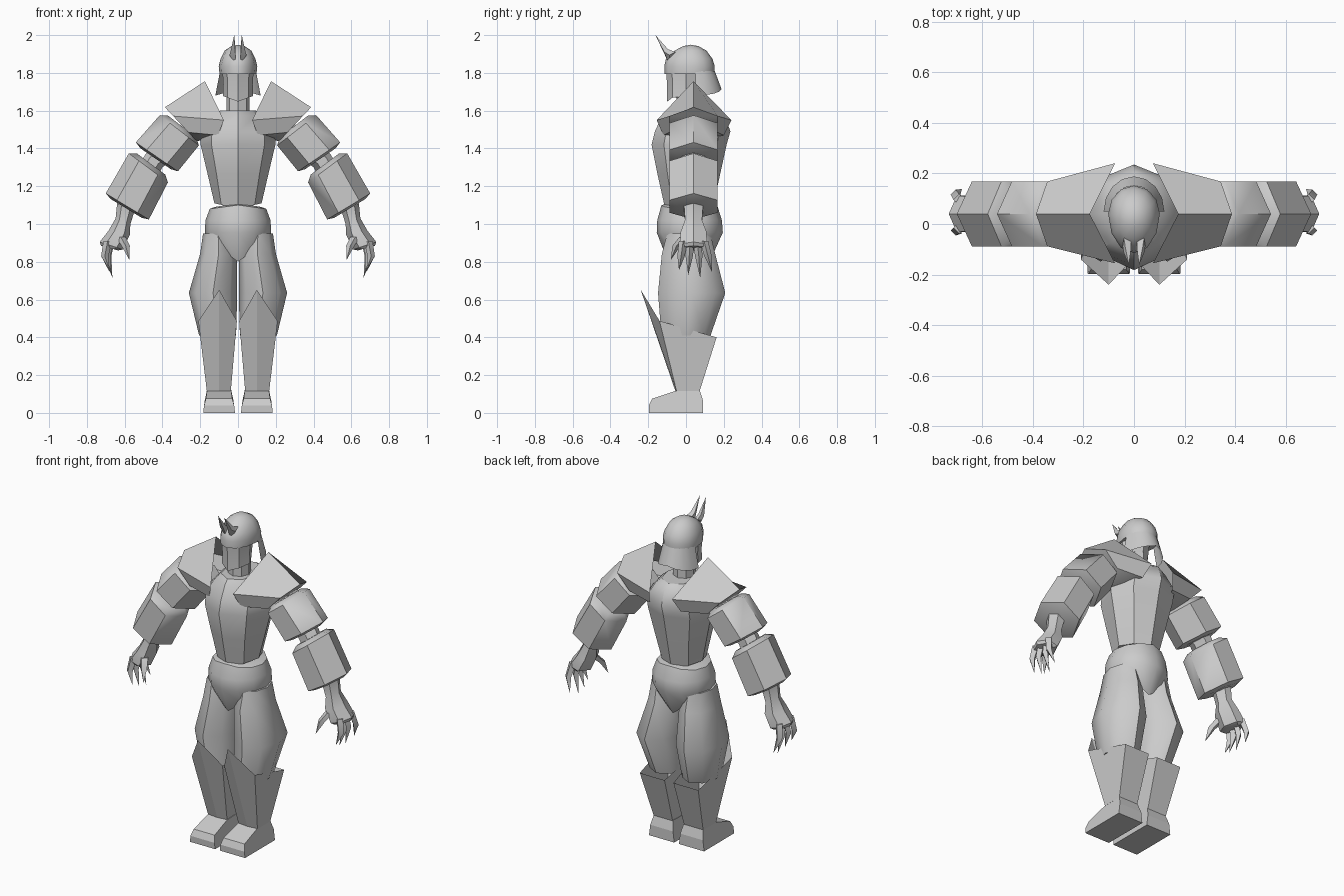
import bpy, bmesh
from math import sin, cos, pi
from mathutils import Vector as V

if "Cube" in bpy.data.objects:
    bpy.data.objects.remove(bpy.data.objects["Cube"])


def loft(name, rings, mirror=False, cap0=True, cap1=True, closed=True, angle=35):
    """Skin a list of equal-length rings; a one-point ring makes a tip."""
    bm = bmesh.new()
    rows = [[bm.verts.new(p) for p in r] for r in rings]
    for a, b in zip(rows, rows[1:]):
        n = max(len(a), len(b))
        for i in range(n if closed else n - 1):
            j = (i + 1) % n
            f = [a[i], a[j]] if len(a) > 1 else [a[0]]
            f += [b[j], b[i]] if len(b) > 1 else [b[0]]
            bm.faces.new(f)
    for row, use in ((rows[0], cap0), (rows[-1], cap1)):
        if use and closed and len(row) > 2:
            bm.faces.new(row)
    bmesh.ops.recalc_face_normals(bm, faces=bm.faces)
    me = bpy.data.meshes.new(name)
    bm.to_mesh(me)
    bm.free()
    ob = bpy.data.objects.new(name, me)
    bpy.context.collection.objects.link(ob)
    bpy.ops.object.select_all(action='DESELECT')
    ob.select_set(True)
    bpy.context.view_layer.objects.active = ob
    bpy.ops.object.shade_smooth_by_angle(angle=angle * pi / 180)
    if mirror:
        ob.modifiers.new("Mirror", 'MIRROR')
    return ob


def oval(rx, y0, y1, z, cx=0, n=12, lift=0, mid=None, p=1.0):
    """Horizontal ring; lift raises the sides, mid is y of the widest point."""
    mid = (y0 + y1) / 2 if mid is None else mid
    out = []
    for i in range(n):
        t = 2 * pi * i / n
        s, c = sin(t), -cos(t)
        y = mid + (c * (mid - y0) if c < 0 else c * (y1 - mid))
        x = abs(s) ** p * (1 if s > 0 else -1)
        out.append((cx + rx * x, y, z + lift * abs(s)))
    return out


def hexring(P, Q, hw=0.128, yc=0.04, shrink=1.0, push=0.0):
    """Six-sided arm ring between outer point P and inner point Q in the xz plane."""
    P, Q = V((P[0], yc, P[1])), V((Q[0], yc, Q[1]))
    m = (P + Q) / 2
    d = (P - Q) / 2 * shrink
    ax = V((d.z, 0, -d.x)).normalized() * push
    m = m + ax
    w = V((0, hw * shrink, 0))
    return [m + d, m + d * .48 + w, m - d * .48 + w, m - d, m - d * .48 - w, m + d * .48 - w]


# helmet, face and neck
loft("helmet_dome", [
    oval(.098, -.115, .150, 1.795, mid=.04),
    oval(.102, -.115, .152, 1.835, mid=.04),
    oval(.092, -.106, .140, 1.875, mid=.035),
    oval(.070, -.060, .108, 1.918, mid=.03),
    oval(.035, -.015, .065, 1.942, mid=.025),
    [(0, .025, 1.949)]], angle=50)
loft("face_mask", [
    oval(.082, -.105, .09, 1.80, n=8, mid=0),
    oval(.078, -.10, .08, 1.74, n=8, mid=0),
    oval(.080, -.10, .06, 1.648, n=8, mid=0, lift=.03)])


def skirt(rx, yb, z, lift):
    return [(rx * cos(t), .05 + (yb - .05) * sin(t), z + lift * abs(cos(t)))
            for t in [pi * i / 8 for i in range(9)]]


loft("neck_guard", [skirt(.095, .152, 1.81, 0), skirt(.120, .188, 1.715, -.035)], closed=False)
loft("neck", [oval(.062, -.05, .08, 1.54, n=8), oval(.062, -.05, .08, 1.72, n=8)])
loft("helmet_horn", [
    [(.012, -.085, 1.835), (.045, -.088, 1.895), (.040, -.055, 1.91), (.012, -.06, 1.90)],
    [(.014, -.112, 1.895), (.040, -.115, 1.91), (.034, -.095, 1.925), (.012, -.10, 1.92)],
    [(.02, -.162, 2.0)]], mirror=True)

# torso and pelvis
loft("torso", [
    oval(.125, -.11, .14, 1.08, n=8, mid=.02, lift=.03),
    oval(.160, -.15, .18, 1.26, n=8, mid=.03),
    oval(.198, -.182, .215, 1.42, n=8, mid=.04),
    oval(.198, -.165, .235, 1.49, n=8, mid=.04),
    oval(.125, -.125, .205, 1.575, n=8, mid=.04, p=.8),
    oval(.095, -.10, .17, 1.60, n=8, mid=.04, p=.8)])
loft("pelvis", [
    oval(.125, -.09, .12, 1.11, lift=-.02, mid=.02),
    oval(.150, -.13, .165, 1.10, lift=-.02, mid=.02),
    oval(.172, -.152, .190, 1.02, mid=.02),
    oval(.176, -.155, .195, .955, mid=.02),
    oval(.165, -.095, .125, .80, lift=.12, mid=.02)], angle=45)

# shoulder plate: six-sided outer end flaring to a wide open inner edge
outer = hexring((.387, 1.618), (.217, 1.438))
inner = [(.175, .04, 1.756), (.075, .24, 1.55), (.105, .20, 1.47),
         (.185, .04, 1.45), (.105, -.12, 1.47), (.075, -.155, 1.55)]
loft("shoulder_plate", [inner, outer], mirror=True, cap0=False, angle=50)


# arm armour drums with tapered ends
def drum(name, P0, Q0, P1, Q1):
    loft(name, [hexring(P0, Q0, shrink=.72, push=-.025), hexring(P0, Q0),
                hexring(P1, Q1), hexring(P1, Q1, shrink=.72, push=.012)],
         mirror=True, angle=50)


drum("upper_arm", (.414, 1.576), (.207, 1.416), (.541, 1.432), (.318, 1.279))
drum("forearm", (.578, 1.374), (.371, 1.220), (.700, 1.162), (.472, 1.024))
loft("inner_arm", [
    hexring((.25, 1.57), (.17, 1.48), .06),
    hexring((.49, 1.37), (.40, 1.30), .06),
    hexring((.62, 1.13), (.53, 1.07), .06)], mirror=True)

# hand with claws
loft("hand", [
    hexring((.640, 1.11), (.550, 1.06), .05),
    hexring((.648, 1.03), (.570, 1.00), .045),
    hexring((.685, .965), (.572, .945), .068),
    hexring((.732, .905), (.610, .865), .072),
    hexring((.725, .885), (.635, .860), .060)], mirror=True)


def claw(name, base, knuckle, tip, r):
    ring = lambda c, s: [V(c) + V((s * cos(k * pi / 2), s * sin(k * pi / 2), 0)) for k in range(4)]
    loft(name, [ring(base, r), ring(knuckle, r * .85), [tip]], mirror=True)


for i, (y, ty, tz, x) in enumerate([(-.015, -.037, .755, .70), (.022, .012, .73, .69),
                                    (.060, .075, .715, .685), (.095, .138, .745, .70)]):
    claw("finger_%d" % (i + 1), (x - .01, y, .91), (x + .005, (y + ty) / 2, .83),
         (x - .02, ty, tz), .023)
claw("thumb", (.62, -.01, .93), (.595, -.05, .885), (.575, -.08, .81), .026)

# legs
loft("thigh", [
    oval(.080, -.10, .13, .95, cx=.105, n=8),
    oval(.098, -.128, .155, .84, cx=.103, n=8),
    oval(.128, -.148, .208, .635, cx=.132, n=8),
    oval(.098, -.130, .130, .41, cx=.108, n=8)], mirror=True, angle=45)

# greave: five-sided open boot shaft with a raised knee point
loft("greave", [
    [(.10, -.24, .652), (.210, -.14, .487), (.195, .162, .40), (.03, .162, .40), (.006, -.14, .487)],
    [(.10, -.056, .115), (.165, -.05, .115), (.165, .072, .115), (.038, .072, .115), (.038, -.05, .115)]],
    mirror=True, cap0=False, angle=15)

# foot: side profile given as y, z, half width
prof = [(-.195, 0, .084), (-.197, .038, .080), (-.18, .075, .070), (-.053, .117, .064),
        (.072, .122, .064), (.09, .065, .076), (.09, 0, .084)]
loft("foot", [[(.1 + s * w, y, z) for y, z, w in prof] for s in (-1, 1)], mirror=True, angle=15)
